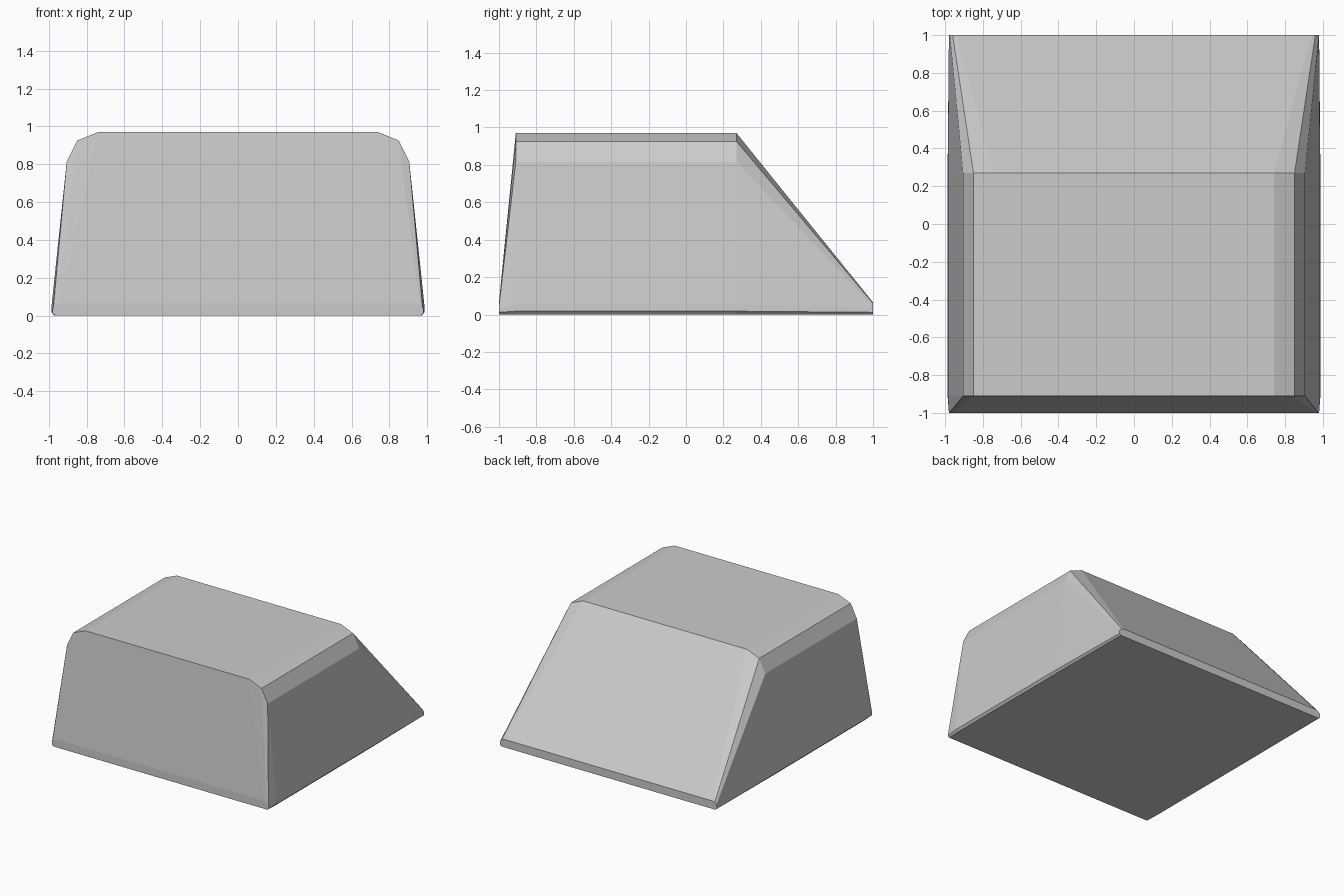
import bpy
import bmesh

cube = bpy.data.objects.get("Cube")
if cube:
    bpy.data.objects.remove(cube, do_unlink=True)

# Plain grey finish
grey = bpy.data.materials.new("light grey")
grey.use_nodes = True
colour = (0.6, 0.6, 0.6, 1)
grey.diffuse_color = colour
grey.node_tree.nodes["Principled BSDF"].inputs["Base Color"].default_value = colour

# Half outlines (x, z) from the roof down to the base
tall = [(0.74, 0.97), (0.85, 0.925), (0.905, 0.815),
        (0.985, 0.055), (0.987, 0.018), (0.97, 0)]
low = [(0.94, 0.065), (0.96, 0.06), (0.975, 0.045),
       (0.98, 0.032), (0.98, 0.012), (0.965, 0)]
stations = [(-1, low), (-0.91, tall), (0.27, tall), (1, low)]

# Loft the mirrored outlines from front to back
bm = bmesh.new()
rings = []
for y, half in stations:
    outline = half + [(-x, z) for x, z in reversed(half)]
    rings.append([bm.verts.new((x, y, z)) for x, z in outline])
for a, b in zip(rings, rings[1:]):
    for i in range(len(a)):
        j = (i + 1) % len(a)
        bm.faces.new((a[i], a[j], b[j], b[i]))
bm.faces.new(rings[0])
bm.faces.new(rings[-1])
bmesh.ops.recalc_face_normals(bm, faces=bm.faces)

mesh = bpy.data.meshes.new("wedge_body")
bm.to_mesh(mesh)
bm.free()
mesh.materials.append(grey)
body = bpy.data.objects.new("wedge_body", mesh)
bpy.context.collection.objects.link(body)
